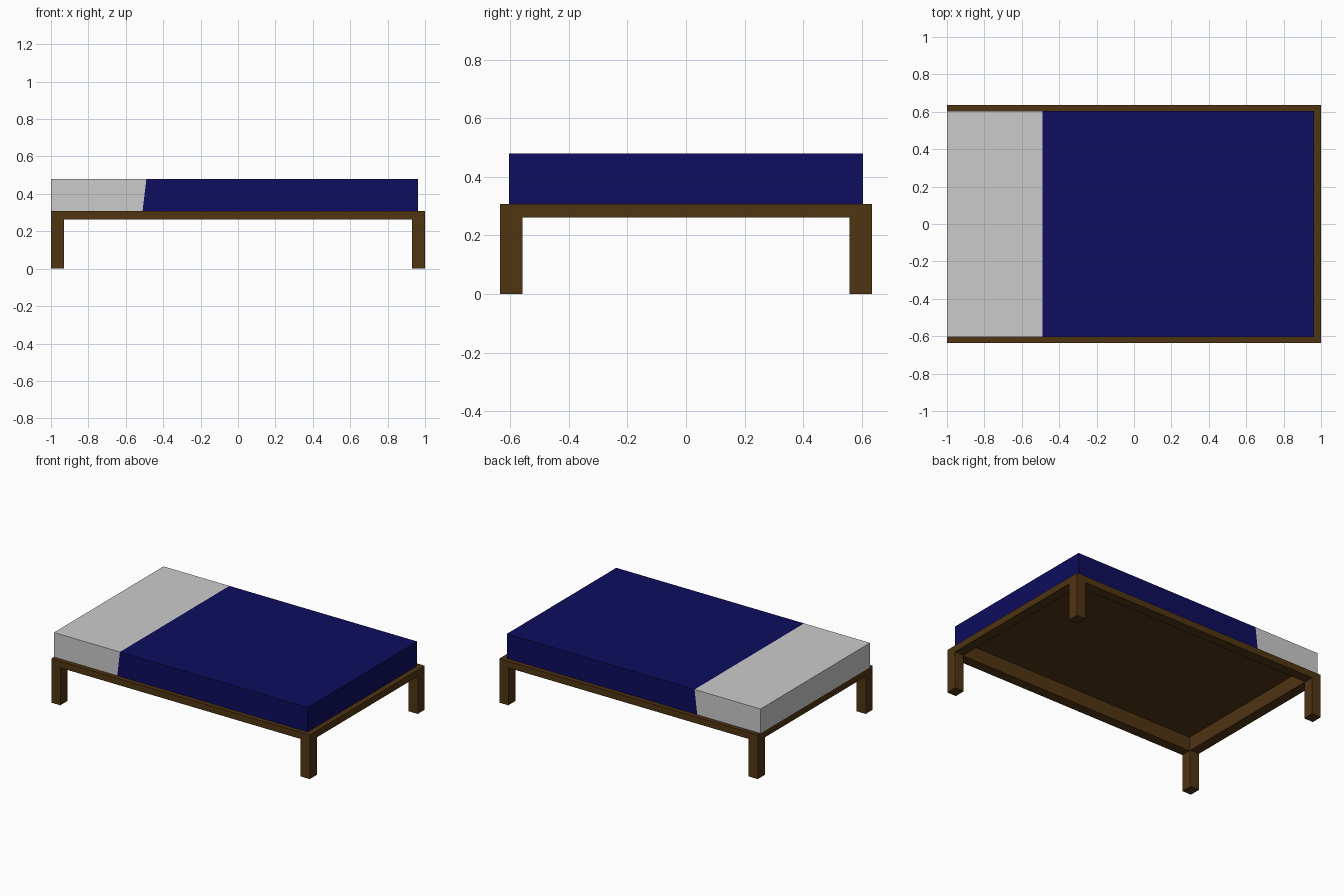
import bpy, bmesh
from mathutils import Vector

if "Cube" in bpy.data.objects:
    bpy.data.objects.remove(bpy.data.objects["Cube"])


def material(name, rgb):
    m = bpy.data.materials.new(name)
    m.diffuse_color = (*rgb, 1)
    m.use_nodes = True
    m.node_tree.nodes["Principled BSDF"].inputs["Base Color"].default_value = m.diffuse_color
    return m


wood = material("dark wood", (0.08, 0.035, 0.006))
white = material("white sheet", (0.6, 0.6, 0.6))
blue = material("navy blanket", (0.004, 0.004, 0.112))


def box(name, lo, hi, mats, open_bottom=False, edit=None):
    bm = bmesh.new()
    bmesh.ops.create_cube(bm, size=1)
    for v in bm.verts:
        v.co = Vector([(a + b) / 2 + c * (b - a) for a, b, c in zip(lo, hi, v.co)])
    if open_bottom:
        bm.normal_update()
        bmesh.ops.delete(bm, geom=[f for f in bm.faces if f.normal.z < -0.9], context='FACES')
    if edit:
        edit(bm)
    me = bpy.data.meshes.new(name)
    bm.to_mesh(me)
    bm.free()
    for m in mats:
        me.materials.append(m)
    ob = bpy.data.objects.new(name, me)
    bpy.context.collection.objects.link(ob)
    return ob


X, Y = 1.0, 0.635              # outer half sizes of the frame
W = 0.07                       # rail and leg width
Z0, Z1, Z2 = 0.262, 0.308, 0.36  # rail underside, rail top, deck height

# rails: long ones run full length, end ones fit between
for s, side in ((-1, "front"), (1, "back")):
    y0, y1 = sorted((s * Y, s * (Y - W)))
    box(side + "_rail", (-X, y0, Z0), (X, y1, Z1), [wood])
for s, side in ((-1, "head"), (1, "foot")):
    x0, x1 = sorted((s * X, s * (X - W)))
    box(side + "_rail", (x0, -Y + W, Z0), (x1, Y - W, Z1), [wood])

# four square legs
for sx, end in ((-1, "head"), (1, "foot")):
    for sy, side in ((-1, "front"), (1, "back")):
        x0, x1 = sorted((sx * X, sx * (X - W)))
        y0, y1 = sorted((sy * Y, sy * (Y - 0.077)))
        box(f"{end}_{side}_leg", (x0, y0, 0), (x1, y1, Z0), [wood])

# hollow deck tray under the mattress, open below
box("deck", (-X + W, -Y + W, Z1), (X - W, Y - W, Z2), [wood], open_bottom=True)


# mattress, cut by a slightly tilted plane into sheet and blanket
def split(bm):
    p, n = Vector((-0.50, 0, 0.395)), Vector((1, 0, -0.12)).normalized()
    bmesh.ops.bisect_plane(bm, geom=bm.verts[:] + bm.edges[:] + bm.faces[:],
                           plane_co=p, plane_no=n)
    for f in bm.faces:
        f.material_index = int((f.calc_center_median() - p).dot(n) > 0)


box("mattress", (-X, -0.605, Z1), (0.963, 0.605, 0.479), [white, blue],
    open_bottom=True, edit=split)
